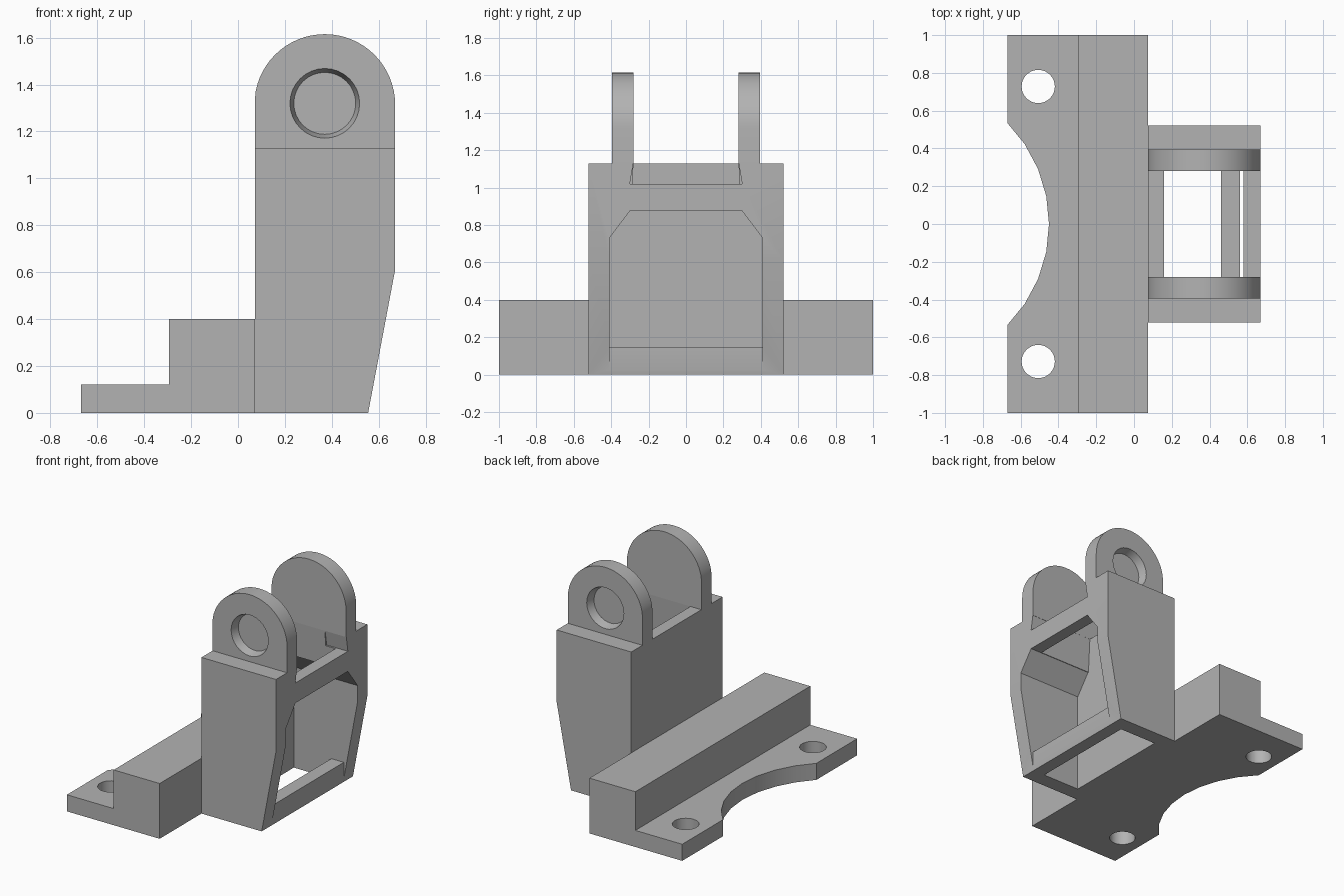
import bpy
import bmesh
from math import sin, cos, pi, radians
from mathutils import Vector

cube = bpy.data.objects.get("Cube")
if cube:
    bpy.data.objects.remove(cube, do_unlink=True)

grey = bpy.data.materials.new("plain grey")
grey.use_nodes = True
COLOUR = (0.45, 0.45, 0.45, 1)
grey.diffuse_color = COLOUR
grey.node_tree.nodes["Principled BSDF"].inputs["Base Color"].default_value = COLOUR


def place(axis, a, b, t):
    """Put outline point (a, b) at depth t along an axis."""
    return Vector({"x": (t, a, b), "y": (a, t, b), "z": (a, b, t)}[axis])


def loft(name, axis, start, t0, end, t1):
    """Closed solid between two outlines with matching points."""
    bm = bmesh.new()
    low = [bm.verts.new(place(axis, a, b, t0)) for a, b in start]
    high = [bm.verts.new(place(axis, a, b, t1)) for a, b in end]
    bm.faces.new(low)
    bm.faces.new(high)
    n = len(low)
    for i in range(n):
        j = (i + 1) % n
        bm.faces.new((low[i], low[j], high[j], high[i]))
    bmesh.ops.recalc_face_normals(bm, faces=bm.faces)
    mesh = bpy.data.meshes.new(name)
    bm.to_mesh(mesh)
    bm.free()
    mesh.materials.append(grey)
    obj = bpy.data.objects.new(name, mesh)
    bpy.context.collection.objects.link(obj)
    return obj


def prism(name, axis, outline, t0, t1):
    return loft(name, axis, outline, t0, outline, t1)


def rect(a0, a1, b0, b1):
    return [(a0, b0), (a1, b0), (a1, b1), (a0, b1)]


def circle(ca, cb, r, n=32):
    return [(ca + r * cos(2 * pi * i / n), cb + r * sin(2 * pi * i / n)) for i in range(n)]


def cut(obj, cutter):
    """Subtract a helper solid and discard it."""
    cutter.hide_render = True
    mod = obj.modifiers.new("cut", "BOOLEAN")
    mod.operation = "DIFFERENCE"
    mod.solver = "EXACT"
    mod.object = cutter
    bpy.context.view_layer.objects.active = obj
    bpy.ops.object.modifier_apply(modifier=mod.name)
    bpy.data.objects.remove(cutter, do_unlink=True)


def smooth(obj):
    bpy.ops.object.select_all(action="DESELECT")
    obj.select_set(True)
    bpy.context.view_layer.objects.active = obj
    bpy.ops.object.shade_smooth_by_angle(angle=radians(30))


LEFT, BACK, RIGHT = -0.67, 0.073, 0.67
SHOULDER = 1.13

# Stepped mounting base with a scalloped edge and two bolt holes
base = prism("mounting_base", "y",
             [(LEFT, 0), (BACK, 0), (BACK, 0.4), (-0.295, 0.4), (-0.295, 0.12), (LEFT, 0.12)],
             -1, 1)
cut(base, prism("scallop_cutter", "z", circle(-1.21, 0, 0.76), -0.1, 0.3))
for side in (-1, 1):
    cut(base, prism("bolt_cutter", "z", circle(-0.507, side * 0.728, 0.088), -0.1, 0.3))
smooth(base)

# Tower body with a tapered lower face
tower = prism("tower", "y",
              [(BACK, 0), (0.555, 0), (RIGHT, 0.61), (RIGHT, SHOULDER), (BACK, SHOULDER)],
              -0.522, 0.522)

# Chamfered window and inner pocket, leaving a sill
window = [(-0.41, 0.145), (0.41, 0.145), (0.41, 0.73), (0.3, 0.875), (-0.3, 0.875), (-0.41, 0.73)]
cut(tower, prism("window_cutter", "x", window, 0.16, 0.9))
cut(tower, prism("sill_cutter", "x", rect(-0.41, 0.41, 0.02, 0.2), 0.56, 0.9))
cut(tower, prism("floor_cutter", "z", rect(0.16, 0.46, -0.41, 0.41), -0.1, 0.2))

# Top slot behind the bridge, and the recess above the bridge
cut(tower, loft("slot_cutter", "z", rect(0.16, 0.58, -0.3, 0.3), 0.8,
                rect(0.16, 0.58, -0.28, 0.28), SHOULDER + 0.01))
cut(tower, loft("bridge_cutter", "z", rect(0.5, 0.9, -0.3, 0.3), 1.02,
                rect(0.5, 0.9, -0.28, 0.28), SHOULDER + 0.01))
smooth(tower)

# Two round-topped ears, each with a blind tapered socket on its outer face
PIVOT_X, PIVOT_Z, RADIUS = 0.37, 1.315, 0.3
arch = [(max(BACK, PIVOT_X + RADIUS * cos(pi * i / 32)), PIVOT_Z + RADIUS * sin(pi * i / 32))
        for i in range(33)]
ear_outline = [(BACK, SHOULDER), (RIGHT, SHOULDER)] + arch
for side, name in ((-1, "front_ear"), (1, "back_ear")):
    ear = prism(name, "y", ear_outline, side * 0.28, side * 0.395)
    cut(ear, loft("socket_cutter", "y", circle(PIVOT_X, 1.32, 0.132), side * 0.335,
                  circle(PIVOT_X, 1.32, 0.15), side * 0.4))
    smooth(ear)
